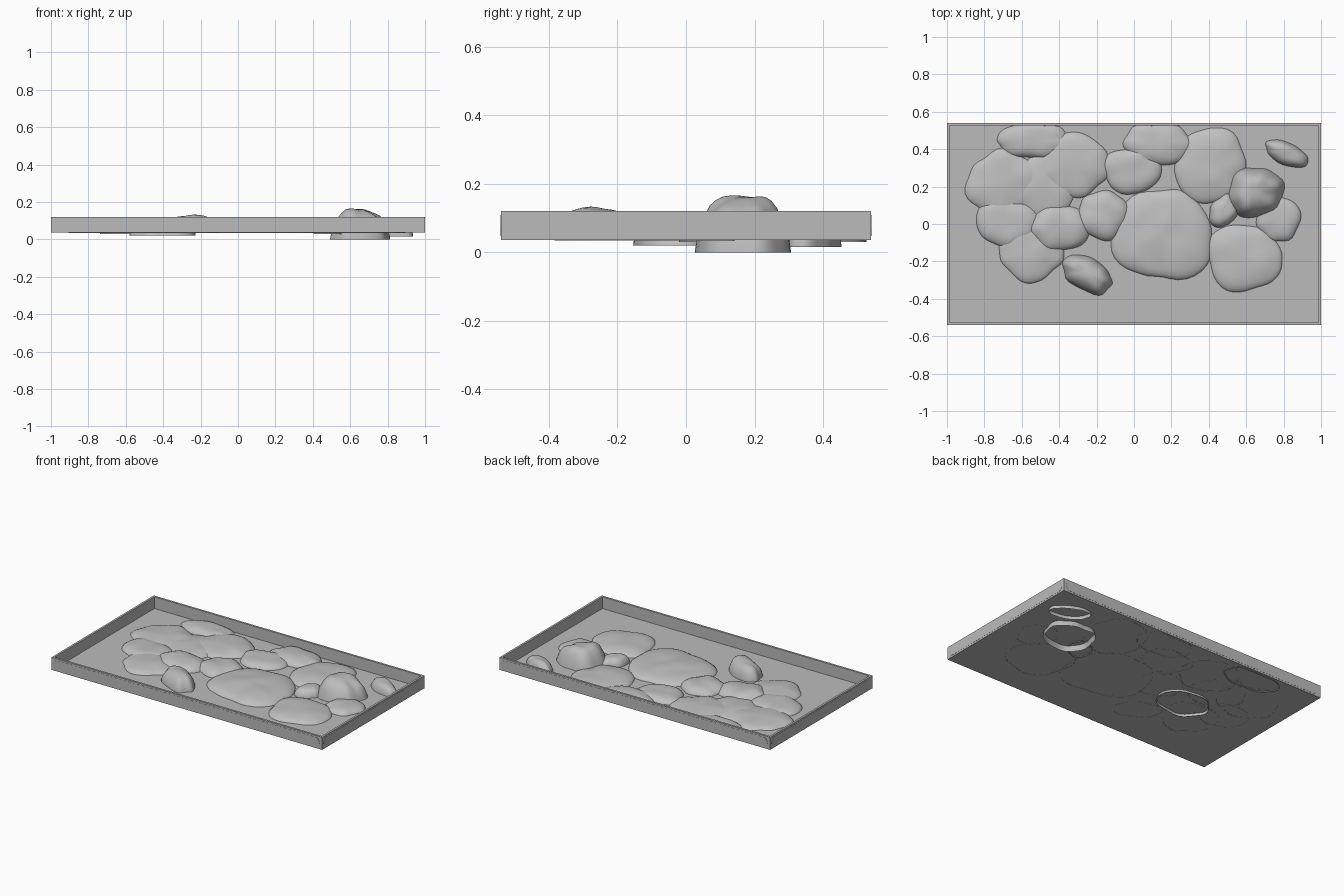
import bpy, bmesh, math
from mathutils import Vector, Matrix, noise

cube = bpy.data.objects.get("Cube")
if cube:
    bpy.data.objects.remove(cube, do_unlink=True)


def material(name, value):
    mat = bpy.data.materials.new(name)
    mat.use_nodes = True
    colour = (value, value, value, 1)
    mat.diffuse_color = colour
    mat.node_tree.nodes["Principled BSDF"].inputs["Base Color"].default_value = colour
    return mat


TRAY_GREY = material("tray grey", 0.5)
STONE_GREY = material("stone grey", 0.53)


def finish(name, bm, mat, smooth=False):
    mesh = bpy.data.meshes.new(name)
    bm.to_mesh(mesh)
    bm.free()
    mesh.materials.append(mat)
    obj = bpy.data.objects.new(name, mesh)
    bpy.context.collection.objects.link(obj)
    if smooth:
        bpy.ops.object.select_all(action="DESELECT")
        obj.select_set(True)
        bpy.context.view_layer.objects.active = obj
        bpy.ops.object.shade_smooth_by_angle(angle=math.radians(50))
    return obj


# Tray: floor with thin raised walls
HALF_X, HALF_Y, BOTTOM, RIM, WALL = 1.0, 0.54, 0.036, 0.12, 0.014
FLOOR = 0.042


def rectangle(bm, inset, z):
    x, y = HALF_X - inset, HALF_Y - inset
    return [bm.verts.new((sx * x, sy * y, z))
            for sx, sy in ((-1, -1), (1, -1), (1, 1), (-1, 1))]


bm = bmesh.new()
loops = [rectangle(bm, inset, z) for inset, z in
         ((0, BOTTOM), (0, RIM), (WALL, RIM), (WALL, FLOOR))]
for lower, upper in zip(loops, loops[1:]):
    for i in range(4):
        j = (i + 1) % 4
        bm.faces.new((lower[i], lower[j], upper[j], upper[i]))
bm.faces.new(loops[0][::-1])
bm.faces.new(loops[-1])
finish("tray", bm, TRAY_GREY)


# Rounded panels on the four outer walls
def wall_panel(name, half_length, distance, turn):
    bm = bmesh.new()
    radius, mid = 0.031, (BOTTOM + RIM) / 2
    outline = []
    for side in (1, -1):
        for k in range(9):
            a = math.radians(-90 + 22.5 * k)
            outline.append((side * (half_length - radius + radius * math.cos(a)),
                            mid + side * radius * math.sin(a)))
    face = bm.faces.new([bm.verts.new((u, -distance, z)) for u, z in outline])
    ring = bmesh.ops.extrude_face_region(bm, geom=[face])
    moved = [v for v in ring["geom"] if isinstance(v, bmesh.types.BMVert)]
    bmesh.ops.translate(bm, verts=moved, vec=(0, -0.001, 0))
    bmesh.ops.recalc_face_normals(bm, faces=bm.faces)
    bm.transform(Matrix.Rotation(turn, 4, "Z"))
    finish(name, bm, TRAY_GREY)


wall_panel("front_panel", 0.98, HALF_Y, 0)
wall_panel("back_panel", 0.98, HALF_Y, math.pi)
wall_panel("right_panel", 0.525, HALF_X, math.pi / 2)
wall_panel("left_panel", 0.525, HALF_X, -math.pi / 2)


# Stones: open-bottomed domes with an uneven outline and surface
def stone(name, cx, cy, rx, ry, top, base=0.035, turn=0, lumps=0.12, peak=0.5, mat=STONE_GREY):
    bm = bmesh.new()
    segments, rings = 40, 10
    offset = Vector((cx * 17, cy * 23, 5))
    rotation = Matrix.Rotation(math.radians(turn), 3, "Z")

    def point(t, a):
        r = t * (1 + lumps * 1.6 * noise.noise(Vector((math.cos(a), math.sin(a), 0)) * 1.3 + offset))
        p = rotation @ Vector((rx * r * math.cos(a), ry * r * math.sin(a), 0))
        height = (1 - t ** 3) ** peak
        rough = lumps * noise.noise(Vector((p.x, p.y, 0)) * 9 + offset) * min(1, 4 * (1 - t))
        return (cx + p.x, min(cy + p.y, HALF_Y - WALL),
                base + (top - base) * (height + 1.2 * rough))

    crown = bm.verts.new(point(0, 0))
    previous = None
    for k in range(1, rings + 1):
        t = math.sin(k / rings * math.pi / 2)
        loop = [bm.verts.new(point(t, math.tau * i / segments)) for i in range(segments)]
        for i in range(segments):
            j = (i + 1) % segments
            if previous:
                bm.faces.new((previous[i], loop[i], loop[j], previous[j]))
            else:
                bm.faces.new((crown, loop[i], loop[j]))
        previous = loop
    finish(name, bm, mat, True)


# Flat paving stones: centre, radii, top height
flat_stones = [
    (0.15, -0.06, 0.28, 0.26, 0.082),
    (0.60, -0.18, 0.21, 0.18, 0.074),
    (0.77, 0.03, 0.12, 0.12, 0.072),
    (-0.17, 0.05, 0.14, 0.135, 0.085),
    (-0.55, -0.15, 0.19, 0.16, 0.07),
    (-0.68, 0.01, 0.16, 0.13, 0.073),
    (-0.70, 0.22, 0.2, 0.17, 0.07),
    (-0.32, 0.31, 0.19, 0.17, 0.074),
    (-0.01, 0.29, 0.16, 0.12, 0.076),
    (0.13, 0.43, 0.19, 0.12, 0.08),
    (0.40, 0.31, 0.2, 0.2, 0.075),
    (-0.50, 0.2, 0.17, 0.17, 0.066),
]
for number, values in enumerate(flat_stones, 1):
    stone(f"flat_stone_{number}", *values)

# Stones whose skirts reach below the tray
stone("sunken_stone", -0.40, -0.02, 0.17, 0.13, 0.086, base=0.02)
stone("corner_stone", -0.54, 0.45, 0.2, 0.1, 0.076, base=0.03)
stone("small_wedge_stone", 0.48, 0.07, 0.07, 0.1, 0.095, base=0.03, turn=-25)

# Loose boulders
stone("tall_boulder", 0.64, 0.17, 0.165, 0.145, 0.16, base=0.0, lumps=0.22, peak=0.7, mat=TRAY_GREY)
stone("front_boulder", -0.25, -0.265, 0.15, 0.085, 0.13, turn=-25, lumps=0.18, peak=0.6, mat=TRAY_GREY)
stone("back_boulder", 0.82, 0.375, 0.125, 0.06, 0.105, base=0.015, turn=-25, lumps=0.12, mat=TRAY_GREY)
